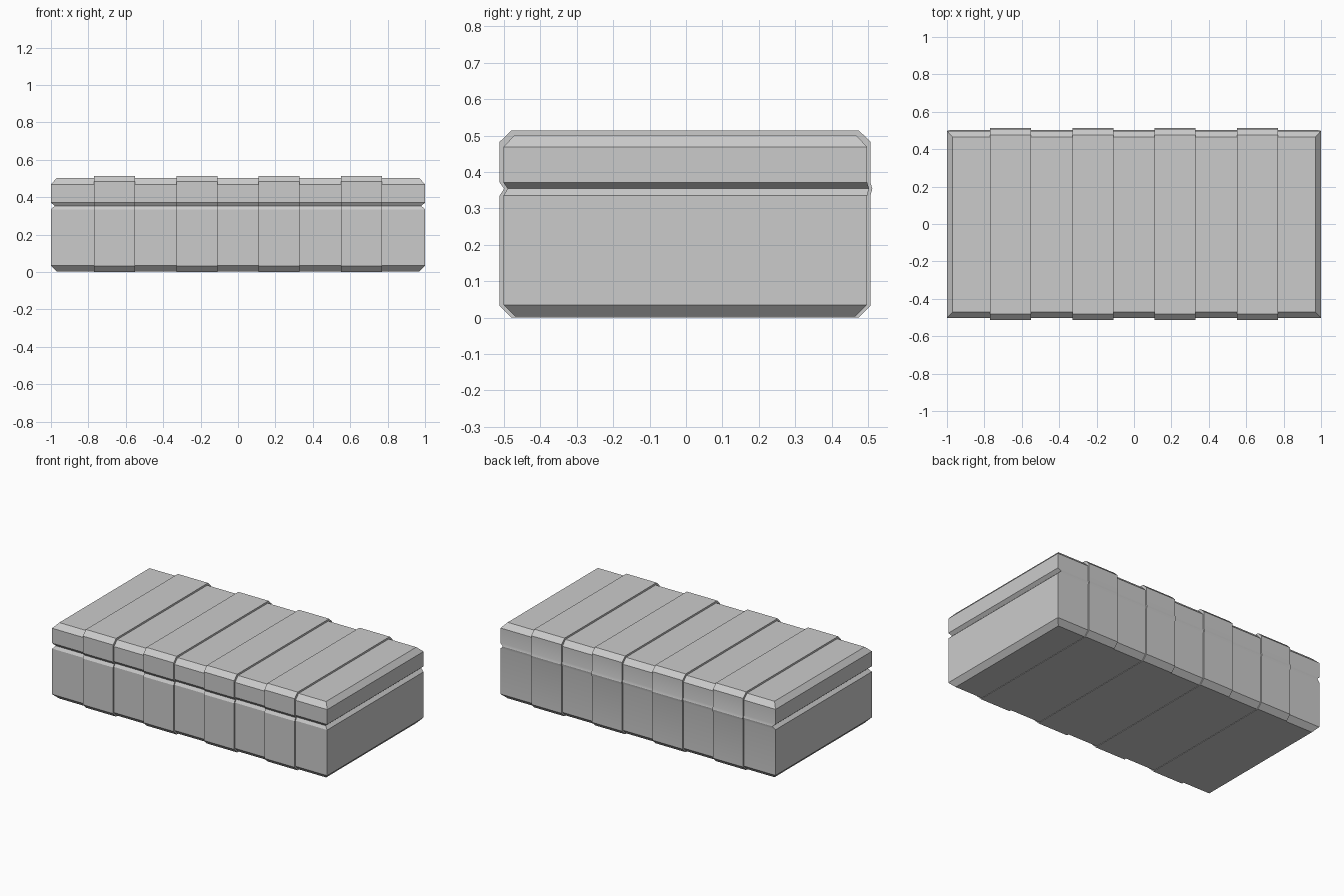
import bpy, bmesh
from math import radians

if "Cube" in bpy.data.objects:
    bpy.data.objects.remove(bpy.data.objects["Cube"])

# Levels from bottom to top: z, half length in x, front y, back y
# (bevelled base, V groove under the lid on three sides, slight swell at the hinge)
CASE = [
    (0.003, 0.97, -0.47, 0.466),
    (0.035, 1.00, -0.502, 0.498),
    (0.335, 1.00, -0.502, 0.498),
    (0.354, 0.98, -0.490, 0.503),
    (0.371, 1.00, -0.502, 0.498),
    (0.469, 1.00, -0.502, 0.498),
    (0.502, 0.97, -0.47, 0.466),
]
BAND = [
    (0.000, -0.48, 0.475),
    (0.032, -0.512, 0.507),
    (0.335, -0.512, 0.507),
    (0.354, -0.500, 0.512),
    (0.371, -0.512, 0.507),
    (0.483, -0.512, 0.507),
    (0.514, -0.48, 0.475),
]


def loft(name, levels):
    """Stack rectangles (z, x0, x1, y0, y1) into one closed shell."""
    bm = bmesh.new()
    rings = [[bm.verts.new(p) for p in
              ((x0, y0, z), (x1, y0, z), (x1, y1, z), (x0, y1, z))]
             for z, x0, x1, y0, y1 in levels]
    for low, high in zip(rings, rings[1:]):
        for i in range(4):
            j = (i + 1) % 4
            bm.faces.new((low[i], low[j], high[j], high[i]))
    bm.faces.new(rings[0][::-1])
    bm.faces.new(rings[-1])
    return finish(name, bm)


def extrude_profile(name, outline, x0, x1):
    """Extrude a closed y-z outline along x."""
    bm = bmesh.new()
    face = bm.faces.new([bm.verts.new((x0, y, z)) for y, z in outline])
    ext = bmesh.ops.extrude_face_region(bm, geom=[face])
    verts = [g for g in ext["geom"] if isinstance(g, bmesh.types.BMVert)]
    bmesh.ops.translate(bm, verts=verts, vec=(x1 - x0, 0, 0))
    return finish(name, bm)


def finish(name, bm):
    bmesh.ops.recalc_face_normals(bm, faces=bm.faces)
    # Only the shallow hinge swell is smooth, every bevel stays crisp
    for f in bm.faces:
        f.smooth = True
    for e in bm.edges:
        e.smooth = not e.is_manifold or e.calc_face_angle(0) < radians(25)
    mesh = bpy.data.meshes.new(name)
    bm.to_mesh(mesh)
    bm.free()
    obj = bpy.data.objects.new(name, mesh)
    bpy.context.collection.objects.link(obj)
    return obj


# Chest with its lid
loft("chest_case", [(z, -h, h, y0, y1) for z, h, y0, y1 in CASE])

# Four raised bands wrapping the chest
outline = [(y0, z) for z, y0, y1 in BAND] + [(y1, z) for z, y0, y1 in reversed(BAND)]
for i, cx in enumerate((-0.66, -0.22, 0.22, 0.66)):
    extrude_profile(f"band_{i + 1}", outline, cx - 0.11, cx + 0.11)
